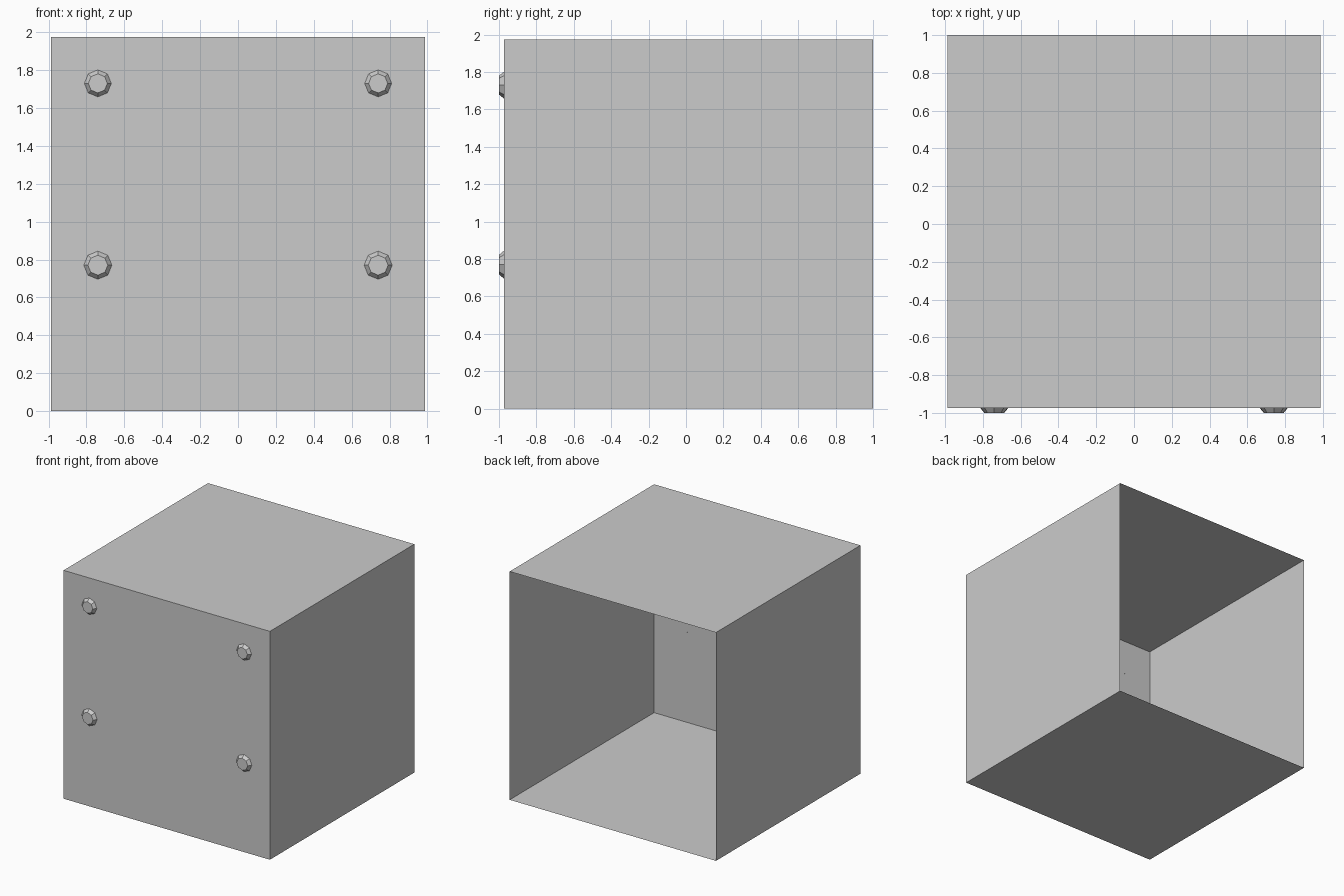
import bpy, bmesh
from math import radians
from mathutils import Matrix

if "Cube" in bpy.data.objects:
    bpy.data.objects.remove(bpy.data.objects["Cube"])

HALF = 0.987      # half width of the box
FRONT = -0.974    # front panel plane
HEIGHT = 1.975


def add_object(name, bm):
    mesh = bpy.data.meshes.new(name)
    bm.to_mesh(mesh)
    bm.free()
    obj = bpy.data.objects.new(name, mesh)
    bpy.context.collection.objects.link(obj)
    return obj


# Thin-walled box shell, open at the back
bm = bmesh.new()
size = Matrix.Diagonal((2 * HALF, 1 - FRONT, HEIGHT, 1))
bmesh.ops.create_cube(bm, size=1, matrix=Matrix.Translation((0, (1 + FRONT) / 2, HEIGHT / 2)) @ size)
back = [f for f in bm.faces if f.calc_center_median().y > 0.99]
bmesh.ops.delete(bm, geom=back, context='FACES_ONLY')
add_object("box_shell", bm)


# Eight-sided tapered bolt heads, their backs just showing inside
def bolt(name, x, z, radius):
    back_y = FRONT + 0.001
    depth = back_y + 1
    bm = bmesh.new()
    place = Matrix.Translation((x, back_y - depth / 2, z)) @ Matrix.Rotation(radians(90), 4, 'X')
    bmesh.ops.create_cone(bm, cap_ends=True, segments=8, radius1=radius,
                          radius2=radius * 0.7, depth=depth, matrix=place)
    add_object(name, bm)


for side, x in (("left", -0.74), ("right", 0.74)):
    bolt("upper_bolt_" + side, x, 1.73, 0.072)
    bolt("lower_bolt_" + side, x, 0.77, 0.075)
